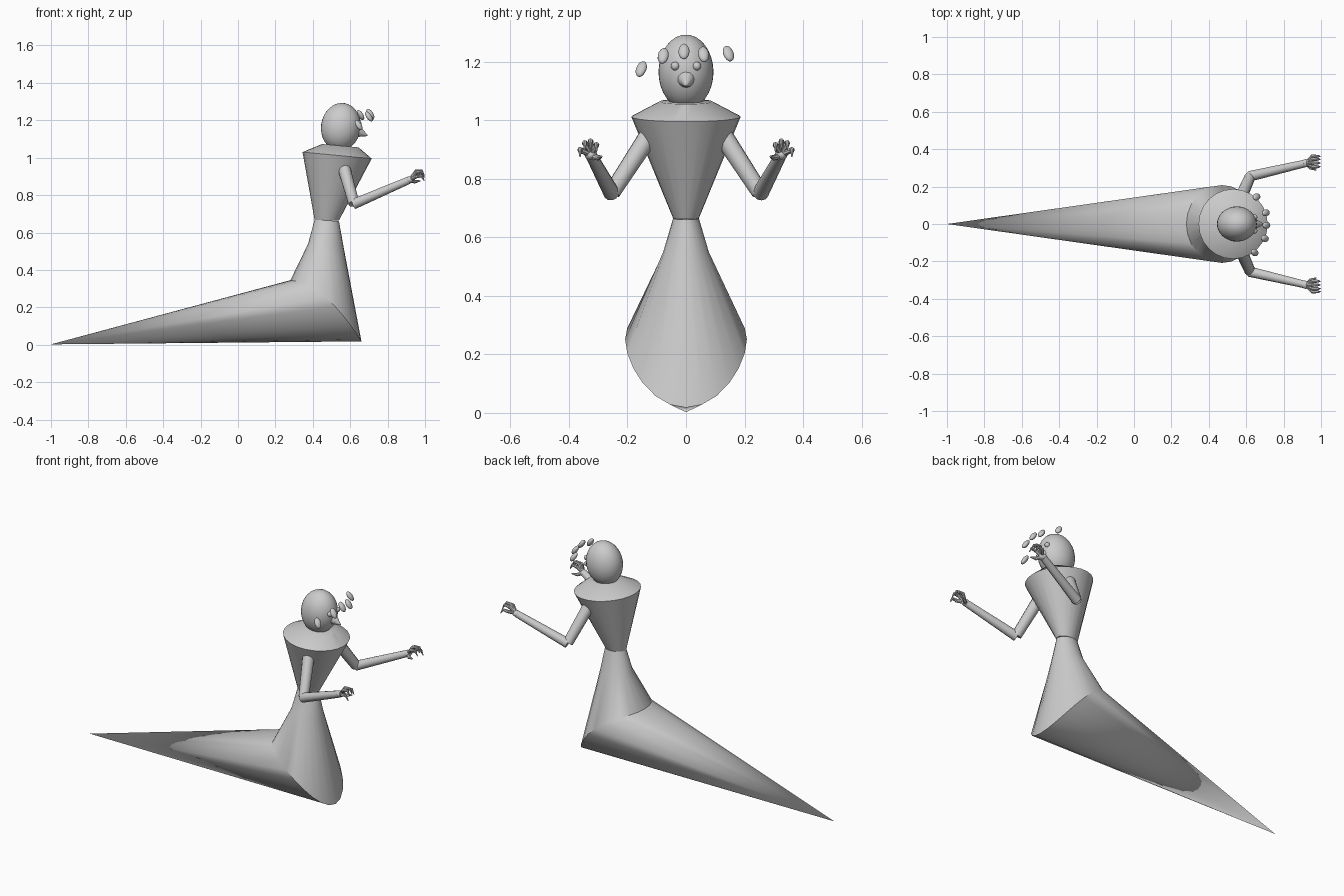
import bpy, bmesh, math
from mathutils import Vector, Matrix

if "Cube" in bpy.data.objects:
    bpy.data.objects.remove(bpy.data.objects["Cube"])


def finish(name, bm, angle=35):
    bmesh.ops.recalc_face_normals(bm, faces=bm.faces)
    mesh = bpy.data.meshes.new(name)
    bm.to_mesh(mesh)
    bm.free()
    ob = bpy.data.objects.new(name, mesh)
    bpy.context.collection.objects.link(ob)
    bpy.ops.object.select_all(action='DESELECT')
    ob.select_set(True)
    bpy.context.view_layer.objects.active = ob
    bpy.ops.object.shade_smooth_by_angle(angle=math.radians(angle))
    return ob


def bridge(bm, rings):
    for a, b in zip(rings, rings[1:]):
        n = len(a)
        for i in range(n):
            bm.faces.new((a[i], a[(i + 1) % n], b[(i + 1) % n], b[i]))


def tilted_loft(name, specs, tip=None, n=24):
    """Rings given as back x/z, front x/z, half width in y, lift of the sides."""
    bm = bmesh.new()
    rings = []
    for xb, zb, xf, zf, w, lift in specs:
        ring = []
        for i in range(n):
            c, s = math.cos(math.tau * i / n), math.sin(math.tau * i / n)
            ring.append(bm.verts.new(((xb + xf) / 2 + (xf - xb) / 2 * c, w * s,
                                      (zb + zf) / 2 + (zf - zb) / 2 * c + lift * s * s)))
        rings.append(ring)
    bridge(bm, rings)
    bm.faces.new(rings[0])
    if tip:
        t = bm.verts.new(tip)
        for i in range(n):
            bm.faces.new((rings[-1][i], rings[-1][(i + 1) % n], t))
    else:
        bm.faces.new(rings[-1])
    return finish(name, bm)


def tube(bm, points, radii, n=12):
    pts = [Vector(p) for p in points]
    rings = []
    for i, (p, r) in enumerate(zip(pts, radii)):
        d0 = (p - pts[max(i - 1, 0)]).normalized()
        d1 = (pts[min(i + 1, len(pts) - 1)] - p).normalized()
        d = (d0 + d1).normalized()
        u = d.cross(Vector((0, 1, 0.1))).normalized()
        v = d.cross(u)
        rings.append([bm.verts.new(p + r * (math.cos(math.tau * k / n) * u
                                           + math.sin(math.tau * k / n) * v)) for k in range(n)])
    bridge(bm, rings)
    bm.faces.new(rings[0])
    bm.faces.new(rings[-1])


def ellipsoid(name, loc, size, tilt=0, yaw=0, seg=24):
    bm = bmesh.new()
    m = (Matrix.Translation(loc) @ Matrix.Rotation(yaw, 4, 'Z')
         @ Matrix.Rotation(tilt, 4, 'Y') @ Matrix.Diagonal((*size, 1)))
    bmesh.ops.create_uvsphere(bm, u_segments=seg, v_segments=seg // 2, radius=1, matrix=m)
    return finish(name, bm, 60)


# skirt flaring from the waist, trailing back to a point
tilted_loft("skirt_and_train", [
    (0.41, 0.67, 0.54, 0.66, 0.044, 0),
    (0.375, 0.54, 0.565, 0.52, 0.078, 0.02),
    (0.28, 0.345, 0.66, 0.018, 0.208, 0.07)], tip=(-1, 0, 0.002))

# torso widening to the shoulders, closing at the neck
tilted_loft("torso", [
    (0.41, 0.665, 0.54, 0.665, 0.044, 0),
    (0.345, 1.03, 0.715, 0.995, 0.187, 0),
    (0.45, 1.073, 0.645, 1.055, 0.09, 0)])

# head, nose and eyes
ellipsoid("head", (0.55, 0, 1.165), (0.106, 0.094, 0.128), tilt=0.15, seg=32)
bm = bmesh.new()
tube(bm, [(0.60, 0, 1.155), (0.64, 0, 1.14), (0.692, 0, 1.118)], [0.05, 0.032, 0.003])
finish("nose", bm)
for s, side in ((1, "left"), (-1, "right")):
    ellipsoid(f"{side}_eye", (0.645, s * 0.037, 1.185), (0.015, 0.015, 0.015), seg=12)

# floating beads around the brow
for i, (x, y, z) in enumerate([(0.645, -0.153, 1.175), (0.70, -0.078, 1.22), (0.708, -0.007, 1.235),
                               (0.705, 0.06, 1.225), (0.655, 0.145, 1.228)]):
    ellipsoid(f"bead_{i + 1}", (x, y, z), (0.014, 0.019, 0.031), tilt=-0.6,
              yaw=math.atan2(y, x - 0.55) * 0.5, seg=16)

# arms and clawed hands
fingers = [(0.352, 0.888), (0.332, 0.932), (0.311, 0.928), (0.296, 0.908)]
for s, side in ((1, "left"), (-1, "right")):
    bm = bmesh.new()
    tube(bm, [(0.565, s * 0.125, 0.95), (0.62, s * 0.252, 0.755)], [0.034, 0.029])
    tube(bm, [(0.618, s * 0.255, 0.752), (0.915, s * 0.324, 0.88)], [0.028, 0.02])
    finish(f"{side}_arm", bm)
    bm = bmesh.new()
    bmesh.ops.create_uvsphere(bm, u_segments=12, v_segments=8, radius=1,
        matrix=Matrix.Translation((0.918, s * 0.325, 0.882)) @ Matrix.Diagonal((0.024, 0.022, 0.018, 1)))
    for y, z in [(0.362, 0.905), (0.346, 0.928), (0.326, 0.934), (0.306, 0.922)]:
        tube(bm, [(0.92, s * 0.325, 0.882), (0.952, s * y, z - 0.006), (0.982, s * y, z - 0.003),
                  (0.997, s * y, z - 0.03)], [0.010, 0.010, 0.008, 0.002], 8)
    tube(bm, [(0.92, s * 0.325, 0.878), (0.945, s * 0.30, 0.872), (0.975, s * 0.288, 0.876)],
         [0.010, 0.010, 0.003], 8)
    finish(f"{side}_hand", bm)
